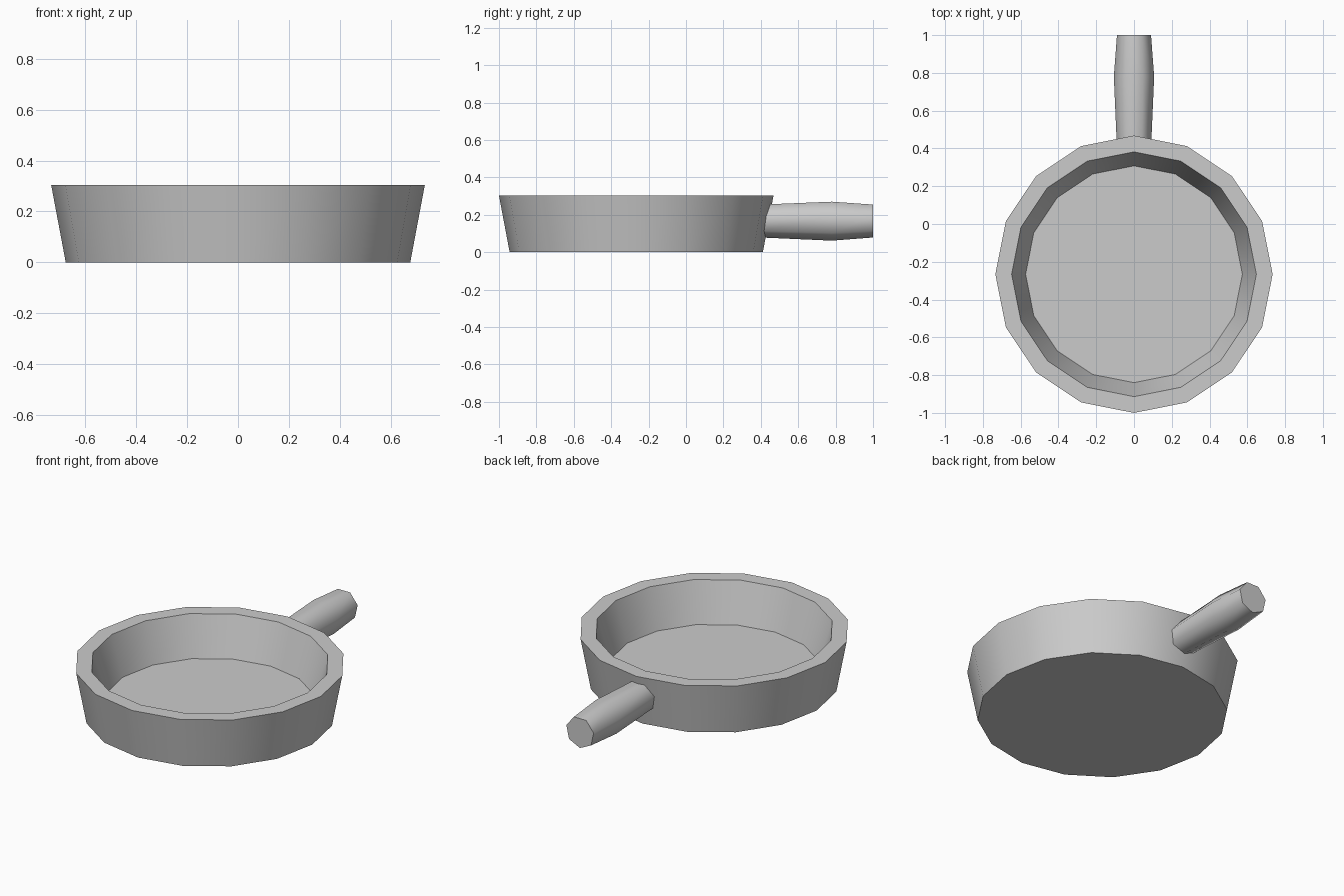
import bpy, bmesh, math
from mathutils import Vector

if "Cube" in bpy.data.objects:
    bpy.data.objects.remove(bpy.data.objects["Cube"])


def loft(name, rings):
    """Skin a list of equal-length point rings and cap both ends."""
    bm = bmesh.new()
    loops = [[bm.verts.new(p) for p in ring] for ring in rings]
    n = len(loops[0])
    for a, b in zip(loops, loops[1:]):
        for i in range(n):
            j = (i + 1) % n
            bm.faces.new((a[i], a[j], b[j], b[i]))
    bm.faces.new(loops[0])
    bm.faces.new(loops[-1])
    bmesh.ops.recalc_face_normals(bm, faces=bm.faces)
    mesh = bpy.data.meshes.new(name)
    bm.to_mesh(mesh)
    bm.free()
    obj = bpy.data.objects.new(name, mesh)
    bpy.context.collection.objects.link(obj)
    bpy.ops.object.select_all(action='DESELECT')
    obj.select_set(True)
    bpy.context.view_layer.objects.active = obj
    bpy.ops.object.shade_smooth_by_angle(angle=math.radians(60))
    return obj


def angles(n, start):
    return [start + math.tau * i / n for i in range(n)]


# Pan bowl: 16-sided, profile runs outer base, outer rim, inner rim, floor
PAN_Y = -0.266
profile = [(0.677, 0.0), (0.734, 0.303), (0.648, 0.303), (0.574, 0.068)]
loft("pan_bowl", [[Vector((r * math.cos(a), PAN_Y + r * math.sin(a), z))
                   for a in angles(16, 0)] for r, z in profile])

# Handle: 7-sided bulging grip, one edge pointing down
HANDLE_Z = 0.171
grip = [(0.40, 0.0925), (0.78, 0.1095), (1.0, 0.0925)]
loft("handle", [[Vector((r * math.cos(a), y, HANDLE_Z + r * math.sin(a)))
                 for a in angles(7, -math.pi / 2)] for y, r in grip])
